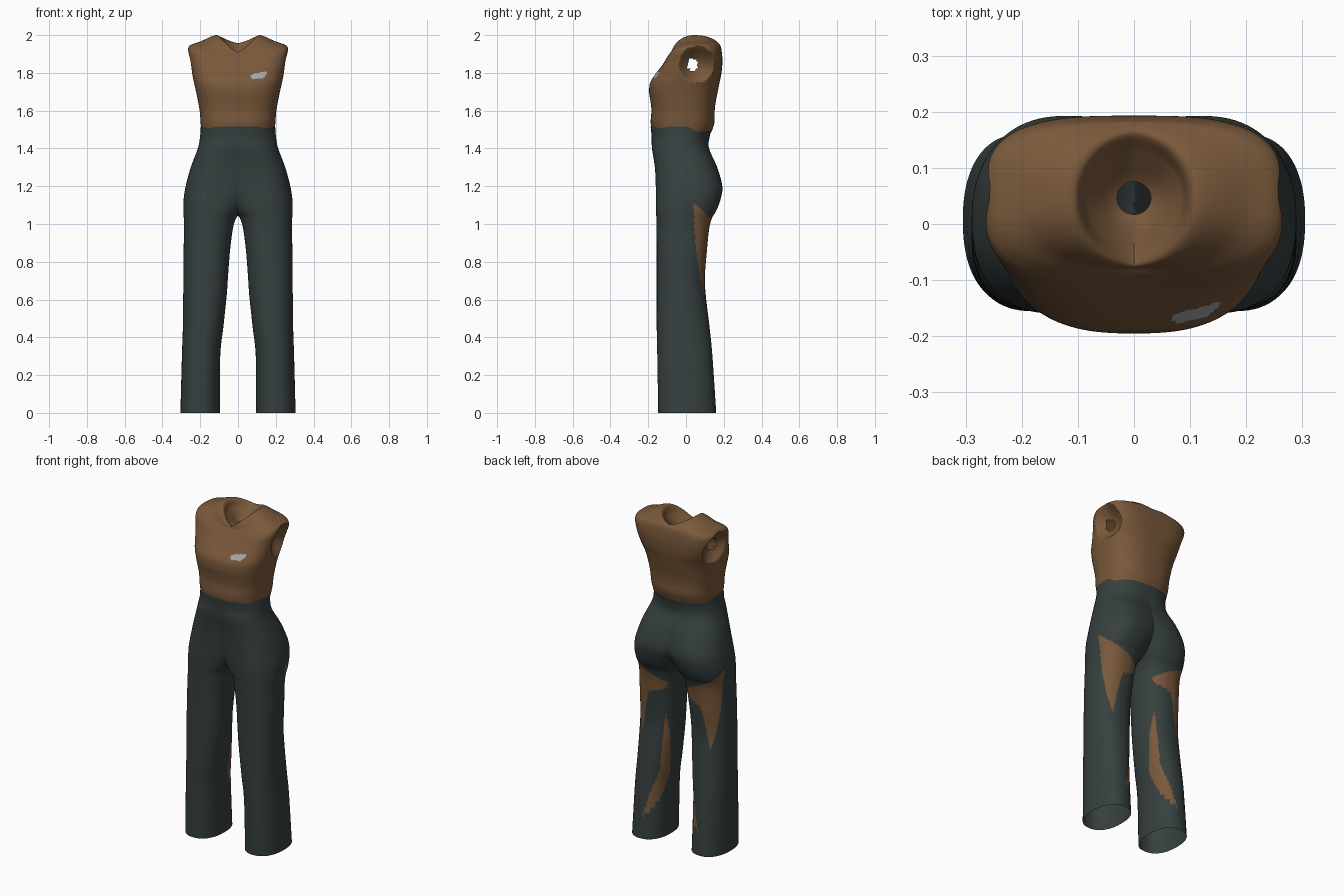
import bpy, bmesh, math

if "Cube" in bpy.data.objects:
    bpy.data.objects.remove(bpy.data.objects["Cube"])


def material(name, rgb):
    m = bpy.data.materials.new(name)
    m.diffuse_color = (*rgb, 1)
    m.use_nodes = True
    m.node_tree.nodes["Principled BSDF"].inputs["Base Color"].default_value = m.diffuse_color
    return m


brown = material("warm brown", (0.19, 0.098, 0.043))
slate = material("dark slate", (0.037, 0.050, 0.050))
grey = material("light grey", (0.40, 0.40, 0.41))


def smooth_rows(table, steps):
    """Catmull-Rom interpolation between the cross-section rows."""
    out = []
    for i in range(len(table) - 1):
        p0, p1 = table[max(i - 1, 0)], table[i]
        p2, p3 = table[i + 1], table[min(i + 2, len(table) - 1)]
        for k in range(steps):
            t = k / steps
            out.append([0.5 * (2 * b + (c - a) * t + (2 * a - 5 * b + 4 * c - d) * t * t
                               + (3 * b - a - 3 * c + d) * t ** 3)
                        for a, b, c, d in zip(p0, p1, p2, p3)])
    out.append(list(table[-1]))
    return out


def spow(v, p):
    return math.copysign(abs(v) ** p, v)


def loft(rows, point, segs):
    bm = bmesh.new()
    rings = [[bm.verts.new(point(r, 2 * math.pi * i / segs)) for i in range(segs)] for r in rows]
    for a, b in zip(rings, rings[1:]):
        for i in range(segs):
            j = (i + 1) % segs
            bm.faces.new((a[i], a[j], b[j], b[i]))
    return bm


def inside(poly, x, y):
    hit = False
    for (x1, y1), (x2, y2) in zip(poly, poly[1:] + poly[:1]):
        if (y1 > y) != (y2 > y) and x < x1 + (y - y1) * (x2 - x1) / (y2 - y1):
            hit = not hit
    return hit


def finish(bm, name, mats):
    me = bpy.data.meshes.new(name)
    bm.to_mesh(me)
    bm.free()
    ob = bpy.data.objects.new(name, me)
    bpy.context.collection.objects.link(ob)
    for m in mats:
        me.materials.append(m)
    bpy.ops.object.select_all(action='DESELECT')
    ob.select_set(True)
    bpy.context.view_layer.objects.active = ob
    bpy.ops.object.shade_smooth_by_angle(angle=math.radians(35))
    return ob


# Trousers: one half, cut at the centre plane and mirrored
# z, outer x, centre x, inner x front, inner x back, y front, y back
trouser_rows = [
    (0.00, .305, .200, .095, .095, -.147, .160),
    (0.30, .297, .195, .094, .094, -.152, .140),
    (0.45, .292, .185, .078, .078, -.155, .125),
    (0.62, .290, .175, .060, .060, -.155, .105),
    (0.72, .289, .170, .053, .053, -.155, .100),
    (0.85, .288, .165, .043, .043, -.155, .110),
    (0.97, .286, .155, .028, .028, -.156, .122),
    (1.03, .287, .150, .010, .010, -.157, .137),
    (1.07, .289, .145, -.03, -.015, -.159, .160),
    (1.13, .288, .135, -.09, -.05, -.160, .183),
    (1.20, .277, .115, -.16, -.10, -.160, .192),
    (1.30, .250, .080, -.20, -.13, -.165, .165),
    (1.40, .213, .040, -.18, -.15, -.180, .122),
    (1.46, .201, .000, -.20, -.20, -.182, .125),
    (1.515, .197, .000, -.197, -.197, -.187, .140),
]


def trouser_point(r, a):
    z, xo, cx, xf, xb, yf, yb = r
    c, s = spow(math.cos(a), 0.87), spow(math.sin(a), 0.87)
    xi = xf + (xb - xf) * (1 + math.sin(a)) / 2
    x = cx + c * ((xo - cx) if c > 0 else (cx - xi))
    return x, (yf + yb) / 2 + s * (yb - yf) / 2, z


bm = loft(smooth_rows(trouser_rows, 11), trouser_point, 120)
bmesh.ops.bisect_plane(bm, geom=bm.verts[:] + bm.edges[:] + bm.faces[:],
                       plane_co=(0, 0, 0), plane_no=(1, 0, 0), clear_inner=True)

# Brown patches behind thigh and calf: (degrees outward from the back, height)
thigh_patch = [(65, 1.11), (30, 1.05), (-50, .95), (-45, .92), (0, .88), (10, .80),
               (28, .62), (45, .74), (57, .88)]
calf_patch = [(-45, .76), (-58, .62), (-65, .38), (-25, .22), (6, .13), (-8, .27),
              (-30, .42), (-36, .58)]
for f in bm.faces:
    p = f.calc_center_median()
    u = math.degrees(math.atan2(p.x - .172, p.y + .015))
    f.material_index = int(inside(thigh_patch, u, p.z) or inside(calf_patch, u, p.z))
trousers = finish(bm, "trousers", [slate, brown])
mirror = trousers.modifiers.new("mirror", 'MIRROR')
mirror.use_axis = (True, False, False)

# Top: body rings that roll over the shoulders into a dished neck opening
# z side, z front, z back, half width, y front, y back, squareness
top_rows = [
    (1.490, 1.490, 1.490, .194, -.180, .136, 2.4),
    (1.540, 1.540, 1.540, .198, -.187, .151, 2.5),
    (1.600, 1.600, 1.600, .203, -.183, .152, 2.6),
    (1.650, 1.650, 1.650, .212, -.188, .158, 2.6),
    (1.700, 1.700, 1.700, .222, -.195, .168, 2.6),
    (1.750, 1.750, 1.750, .233, -.189, .178, 2.7),
    (1.800, 1.800, 1.800, .244, -.157, .188, 3.0),
    (1.860, 1.840, 1.860, .256, -.126, .193, 3.3),
    (1.920, 1.870, 1.905, .266, -.105, .190, 3.3),
    (1.947, 1.890, 1.935, .252, -.090, .185, 3.0),
    (1.966, 1.900, 1.950, .200, -.080, .178, 2.6),
    (2.000, 1.910, 1.957, .112, -.071, .160, 2.1),
    (1.955, 1.897, 1.930, .085, -.040, .130, 2.0),
    (1.905, 1.890, 1.900, .050, .000, .095, 2.0),
    (1.885, 1.885, 1.885, .030, .017, .075, 2.0),
]


def top_point(r, a):
    zs, zf, zb, w, yf, yb, n = r
    c, s = math.cos(a), math.sin(a)
    k = abs(c) ** 1.2
    z = zs * k + (zb if s > 0 else zf) * (1 - k)
    return (w * spow(c, 2 / n), (yf + yb) / 2 + spow(s, 2 / n) * (yb - yf) / 2, min(z, 2.0))


bm = loft(smooth_rows(top_rows, 12), top_point, 192)

# Dished armholes with a small opening through the middle
for v in bm.verts:
    d = math.hypot((v.co.y - .058) / .092, (v.co.z - 1.845) / .098)
    if abs(v.co.x) > .15 and d < 1:
        v.co.x -= math.copysign(.065 * (1 - d * d), v.co.x)
holes = []
for f in bm.faces:
    p = f.calc_center_median()
    if abs(p.x) > .15 and math.hypot((p.y - .035) / .027, (p.z - 1.842) / .033) < 1:
        holes.append(f)
bmesh.ops.delete(bm, geom=holes, context='FACES')

# Grey chest patch on one side of the front
chest_patch = [(.062, 1.784), (.085, 1.797), (.150, 1.808), (.155, 1.796), (.130, 1.772), (.075, 1.768)]
for f in bm.faces:
    p = f.calc_center_median()
    f.material_index = int(p.y < -.05 and inside(chest_patch, p.x, p.z))
finish(bm, "sleeveless_top", [brown, grey])
